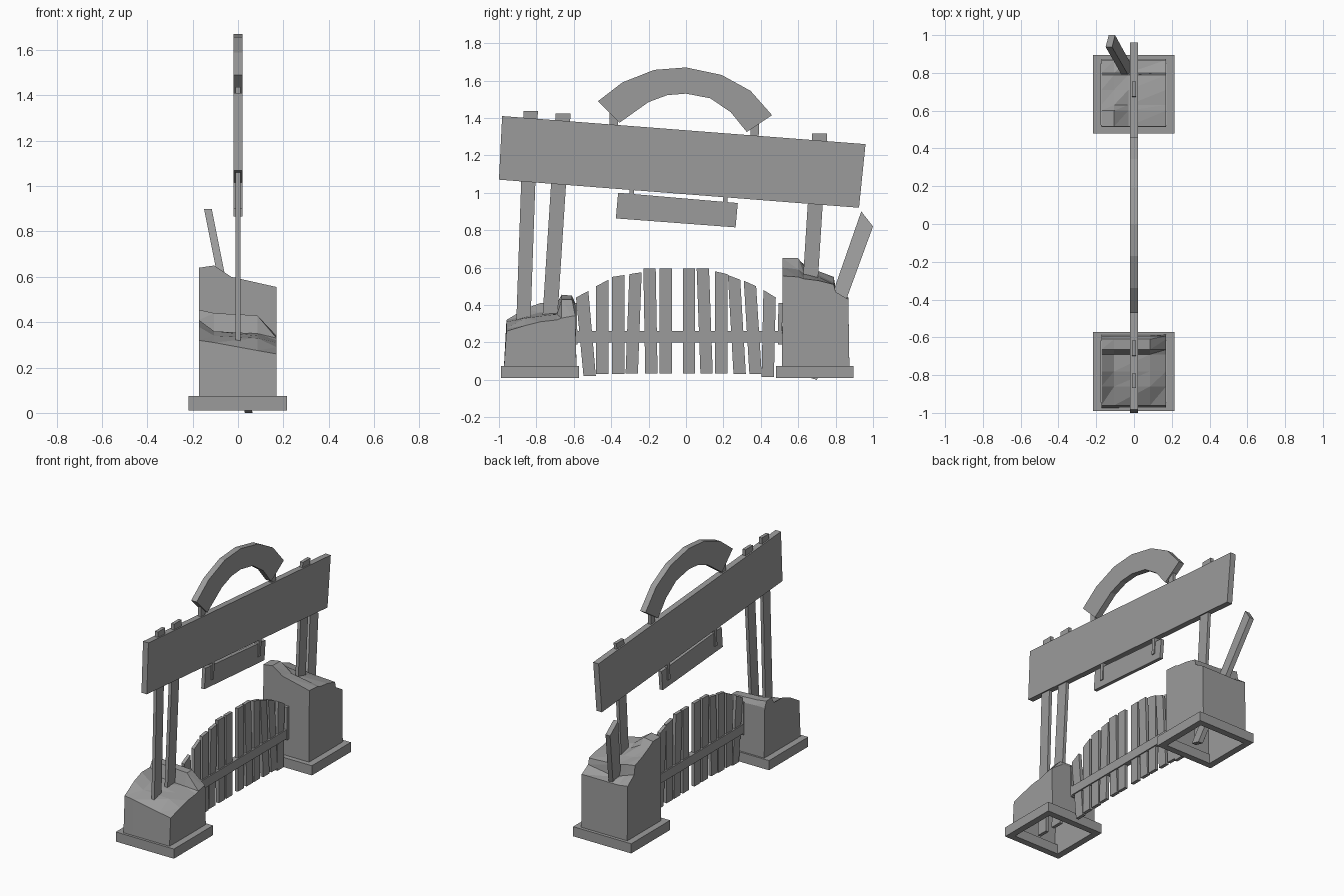
import bpy
import bmesh

cube = bpy.data.objects.get("Cube")
if cube:
    bpy.data.objects.remove(cube, do_unlink=True)

GREY = (0.33, 0.33, 0.33, 1.0)
grey = bpy.data.materials.new("plain grey")
grey.use_nodes = True
grey.diffuse_color = GREY
grey.node_tree.nodes["Principled BSDF"].inputs["Base Color"].default_value = GREY


def finish(name, bm):
    """Turn a bmesh into a flat-shaded grey object."""
    bmesh.ops.recalc_face_normals(bm, faces=bm.faces)
    mesh = bpy.data.meshes.new(name)
    bm.to_mesh(mesh)
    bm.free()
    mesh.materials.append(grey)
    obj = bpy.data.objects.new(name, mesh)
    bpy.context.collection.objects.link(obj)
    return obj


def plank(name, outline, half, lean=0.0, x=0.0):
    """Extrude a side outline of (y, z) points across x, optionally leaning with height."""
    bm = bmesh.new()
    sides = [[bm.verts.new((x + s * half + lean * z, y, z)) for y, z in outline] for s in (-1, 1)]
    for loop in sides:
        bm.faces.new(loop)
    for i in range(len(outline)):
        j = (i + 1) % len(outline)
        bm.faces.new((sides[0][i], sides[0][j], sides[1][j], sides[1][i]))
    return finish(name, bm)


def post(name, low, high, width, half=0.011):
    """Upright plank between two (y, z) centre points."""
    w = width / 2
    return plank(name, [(low[0] - w, low[1]), (low[0] + w, low[1]),
                        (high[0] + w, high[1]), (high[0] - w, high[1])], half)


def plinth(name, x0, x1, y0, y1, z0=0.01, z1=0.075, rim=0.044):
    """Square open frame around the foot of a pillar."""
    bm = bmesh.new()
    loops = []
    for inset, z in ((0, z0), (0, z1), (rim, z1), (rim, z0)):
        a, b, c, d = x0 + inset, x1 - inset, y0 + inset, y1 - inset
        loops.append([bm.verts.new((px, py, z)) for px, py in ((a, c), (b, c), (b, d), (a, d))])
    for k in range(4):
        for i in range(4):
            j, m = (i + 1) % 4, (k + 1) % 4
            bm.faces.new((loops[k][i], loops[k][j], loops[m][j], loops[m][i]))
    return finish(name, bm)


def pillar(name, xs, rows, foot, base=0.04):
    """Hollow stone block with a broken top; rows are (y, heights across x)."""
    bm = bmesh.new()
    grid = [[bm.verts.new((x, y, z)) for x, z in zip(xs, heights)] for y, heights in rows]
    for r in range(len(rows) - 1):
        for c in range(len(xs) - 1):
            a, b, d, e = grid[r][c], grid[r][c + 1], grid[r + 1][c + 1], grid[r + 1][c]
            bm.faces.new((a, b, d))
            bm.faces.new((a, d, e))
    rim = [e for e in bm.edges if e.is_boundary]
    skirt = bmesh.ops.extrude_edge_only(bm, edges=rim)["geom"]
    y0, y1 = rows[0][0], rows[-1][0]
    for v in (g for g in skirt if isinstance(g, bmesh.types.BMVert)):
        t = (v.co.y - y0) / (y1 - y0)
        v.co.y = foot[0] + t * (foot[1] - foot[0])
        v.co.z = base
    return finish(name, bm)


# Stone pillars and their plinths
plinth("front_plinth", -0.218, 0.215, -0.99, -0.573)
plinth("back_plinth", -0.218, 0.215, 0.48, 0.895)
pillar("front_pillar", (-0.173, -0.105, 0.085, 0.17), [
    (-0.96, (0.32, 0.31, 0.275, 0.26)),
    (-0.86, (0.38, 0.34, 0.33, 0.29)),
    (-0.78, (0.41, 0.36, 0.34, 0.31)),
    (-0.69, (0.41, 0.36, 0.35, 0.32)),
    (-0.665, (0.455, 0.44, 0.43, 0.33)),
    (-0.61, (0.45, 0.44, 0.43, 0.34)),
    (-0.592, (0.41, 0.41, 0.40, 0.34))], (-0.975, -0.585))
pillar("back_pillar", (-0.173, -0.105, -0.03, 0.17), [
    (0.517, (0.64, 0.65, 0.60, 0.555)),
    (0.60, (0.64, 0.65, 0.59, 0.55)),
    (0.63, (0.62, 0.61, 0.57, 0.54)),
    (0.71, (0.58, 0.56, 0.55, 0.53)),
    (0.79, (0.55, 0.54, 0.52, 0.51)),
    (0.80, (0.49, 0.47, 0.44, 0.47)),
    (0.868, (0.44, 0.43, 0.43, 0.43))], (0.513, 0.874))

# Tall posts that carry the sign
post("front_outer_post", (-0.878, 0.06), (-0.83, 1.437), 0.076)
post("front_inner_post", (-0.745, 0.06), (-0.657, 1.424), 0.08)
post("back_post", (0.635, 0.06), (0.715, 1.316), 0.08)

# Snapped post leaning out of the back pillar
plank("broken_post", [(0.63, 0.02), (0.70, 0.0), (1.0, 0.82), (0.937, 0.9)], 0.017, -0.2, 0.047)

# Main tilted sign board
plank("sign_board", [(-1.0, 1.07), (0.925, 0.92), (0.96, 1.26), (-0.983, 1.41)], 0.02)

# Arched crest with two short supports
outer = [(-0.47, 1.49), (-0.34, 1.59), (-0.17, 1.657), (0.0, 1.67),
         (0.19, 1.63), (0.345, 1.545), (0.46, 1.415)]
inner = [(0.325, 1.325), (0.24, 1.43), (0.13, 1.505), (0.0, 1.53),
         (-0.1, 1.522), (-0.2, 1.485), (-0.355, 1.375)]
plank("arch_crest", outer + inner, 0.02)
post("arch_support_front", (-0.388, 1.34), (-0.385, 1.44), 0.045)
post("arch_support_back", (0.365, 1.28), (0.37, 1.39), 0.045)

# Small hanging sign and straps
plank("hanging_sign", [(-0.375, 0.863), (0.265, 0.815), (0.277, 0.945), (-0.363, 1.0)], 0.012)
post("strap_front", (-0.295, 0.9), (-0.288, 1.03), 0.024, 0.019)
post("strap_back", (0.205, 0.865), (0.212, 0.99), 0.024, 0.019)

# Gate pickets: centre, foot height, top heights on each side, sideways drift
pickets = [(-0.535, 0.02, 0.44, 0.475, -0.02), (-0.448, 0.03, 0.5, 0.535, 0.0),
           (-0.363, 0.03, 0.55, 0.56, 0.0), (-0.28, 0.035, 0.565, 0.575, 0.01),
           (-0.19, 0.035, 0.595, 0.595, -0.005), (-0.108, 0.035, 0.595, 0.595, 0.0),
           (0.016, 0.035, 0.595, 0.595, 0.0), (0.1, 0.035, 0.595, 0.595, -0.01),
           (0.188, 0.035, 0.58, 0.565, 0.0), (0.272, 0.03, 0.56, 0.535, -0.015),
           (0.357, 0.03, 0.53, 0.5, -0.015), (0.442, 0.015, 0.48, 0.44, 0.005)]
for n, (y, foot, top_a, top_b, drift) in enumerate(pickets):
    w = 0.033
    plank(f"gate_picket_{n + 1}", [(y - w - drift, foot), (y + w - drift, foot),
                                   (y + w + drift, top_b), (y - w + drift, top_a)], 0.011)

# Gate rail and the end plates fixed to the pillars
plank("gate_rail", [(-0.6, 0.2), (0.515, 0.2), (0.515, 0.262), (-0.6, 0.262)], 0.019)
post("front_hinge_plate", (-0.59, 0.19), (-0.594, 0.41), 0.02, 0.02)
post("back_hinge_plate", (0.502, 0.19), (0.505, 0.41), 0.022, 0.02)
